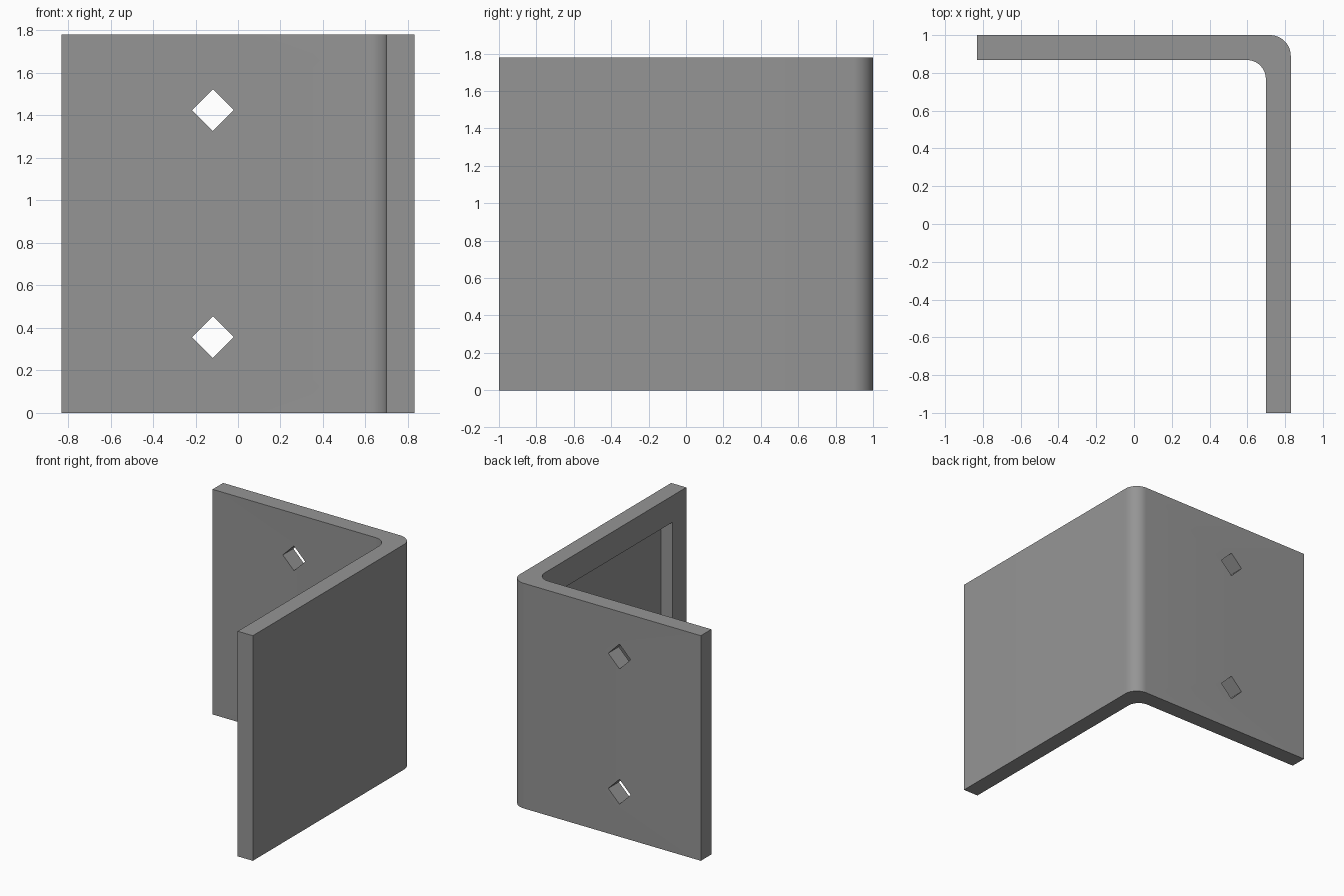
import bpy, bmesh, math
from mathutils import Matrix

if "Cube" in bpy.data.objects:
    bpy.data.objects.remove(bpy.data.objects["Cube"])

HEIGHT = 1.78

steel = bpy.data.materials.new("grey steel")
steel.diffuse_color = (0.3, 0.3, 0.3, 1)
steel.use_nodes = True
steel.node_tree.nodes["Principled BSDF"].inputs["Base Color"].default_value = steel.diffuse_color


def arc(cx, cy, r, start, end, steps=10):
    """Points along an arc, angles in degrees."""
    angles = [math.radians(start + (end - start) * i / steps) for i in range(steps + 1)]
    return [(cx + r * math.cos(a), cy + r * math.sin(a)) for a in angles]


def make_object(name, bm):
    bmesh.ops.recalc_face_normals(bm, faces=bm.faces)
    mesh = bpy.data.meshes.new(name)
    bm.to_mesh(mesh)
    bm.free()
    mesh.materials.append(steel)
    obj = bpy.data.objects.new(name, mesh)
    bpy.context.collection.objects.link(obj)
    return obj


def cut(target, cutter):
    cutter.hide_render = True
    cutter.hide_set(True)
    mod = target.modifiers.new(cutter.name, 'BOOLEAN')
    mod.operation = 'DIFFERENCE'
    mod.solver = 'EXACT'
    mod.object = cutter
    bpy.context.view_layer.objects.active = target
    bpy.ops.object.modifier_apply(modifier=mod.name)
    bpy.data.objects.remove(cutter)


# Angle bracket: L profile with rounded bend, extruded upward
profile = [(0.83, -1.0)]
profile += arc(0.72, 0.89, 0.11, 0, 90)
profile += [(-0.83, 1.0), (-0.83, 0.868)]
profile += arc(0.598, 0.768, 0.10, 90, 0)
profile += [(0.698, -1.0)]
bm = bmesh.new()
face = bm.faces.new([bm.verts.new((x, y, 0)) for x, y in profile])
extruded = bmesh.ops.extrude_face_region(bm, geom=[face])["geom"]
bmesh.ops.translate(bm, vec=(0, 0, HEIGHT),
                    verts=[v for v in extruded if isinstance(v, bmesh.types.BMVert)])
bracket = make_object("angle_bracket", bm)

# Diamond bolt holes through the back plate
for z in (0.356, 1.425):
    bm = bmesh.new()
    bmesh.ops.create_cone(bm, cap_ends=True, segments=4, radius1=0.098, radius2=0.098, depth=0.5,
                          matrix=Matrix.Translation((-0.118, 0.93, z)) @ Matrix.Rotation(math.pi / 2, 4, 'X'))
    bm.verts.ensure_lookup_table()
    cut(bracket, make_object("bolt_hole_cutter", bm))

# Rectangular pocket in the inner face of the side plate
y0, y1, z0, z1 = -0.83, 0.68, 0.21, HEIGHT - 0.21
x0, x1 = 0.60, 0.80
bm = bmesh.new()
bmesh.ops.create_cube(bm, size=1, matrix=Matrix.Translation(((x0 + x1) / 2, (y0 + y1) / 2, (z0 + z1) / 2))
                      @ Matrix.Diagonal((x1 - x0, y1 - y0, z1 - z0, 1)))
cut(bracket, make_object("pocket_cutter", bm))

# Smooth bend, crisp edges
bracket.select_set(True)
bpy.context.view_layer.objects.active = bracket
bpy.ops.object.shade_smooth_by_angle(angle=math.radians(30))
